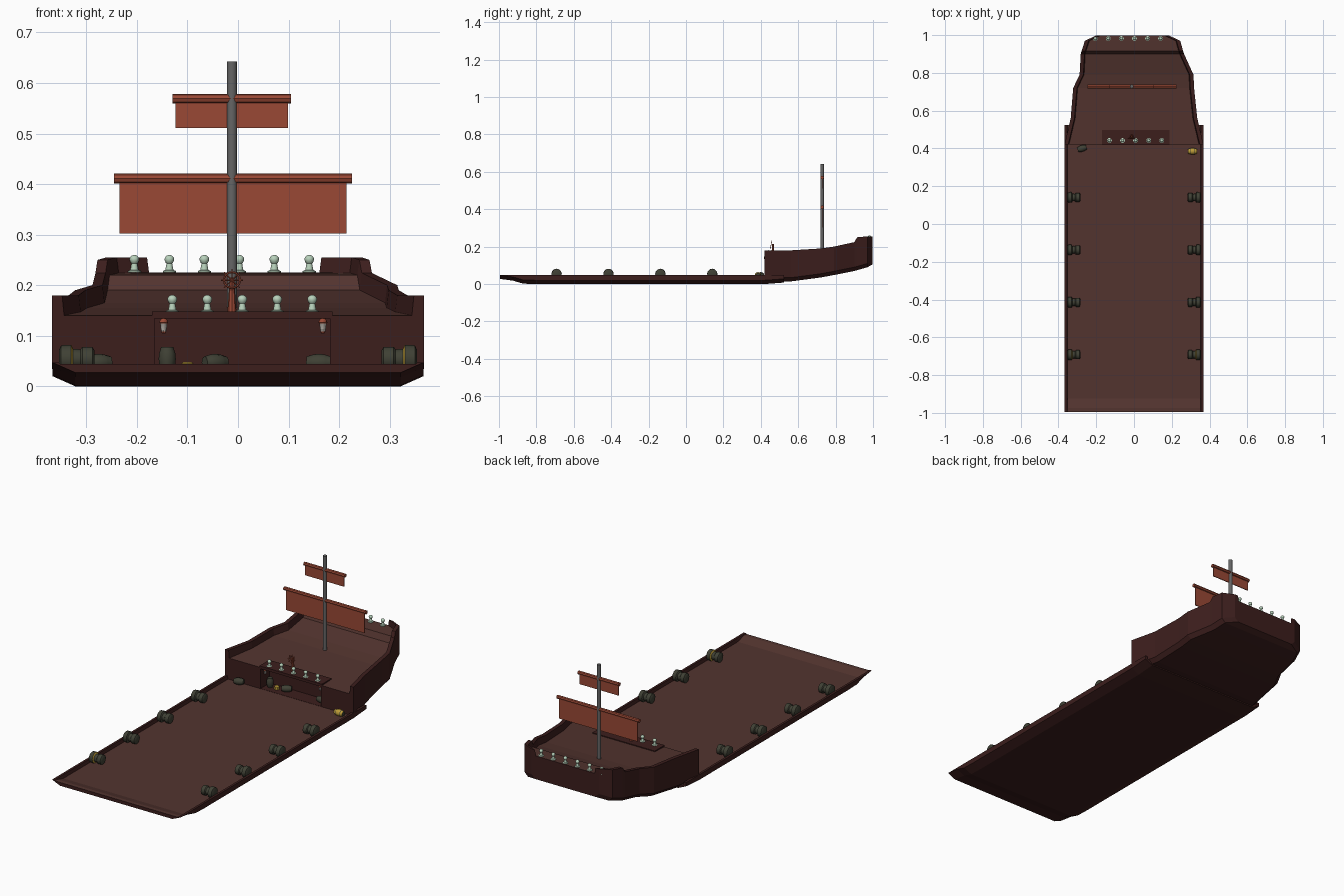
import bpy, bmesh, math
from mathutils import Matrix, Vector

if "Cube" in bpy.data.objects:
    bpy.data.objects.remove(bpy.data.objects["Cube"])

def mat(name, rgb):
    m = bpy.data.materials.new(name)
    m.diffuse_color = (*rgb, 1)
    m.use_nodes = True
    m.node_tree.nodes["Principled BSDF"].inputs["Base Color"].default_value = m.diffuse_color
    return m

HULL = mat("hull_wood", (0.045, 0.013, 0.012))
DECK = mat("deck_wood", (0.085, 0.034, 0.028))
CLOTH = mat("red_brown", (0.32, 0.065, 0.035))
IRON = mat("mast_grey", (0.13, 0.13, 0.13))
PALE = mat("pale_green", (0.48, 0.64, 0.5))
DARK = mat("barrel_dark", (0.05, 0.052, 0.035))
GOLD = mat("gold", (0.5, 0.33, 0.04))
GLASS = mat("lamp_glass", (0.6, 0.55, 0.5))

def finish(name, bm, mats, smooth=False):
    bmesh.ops.recalc_face_normals(bm, faces=bm.faces)
    me = bpy.data.meshes.new(name)
    bm.to_mesh(me)
    bm.free()
    ob = bpy.data.objects.new(name, me)
    bpy.context.collection.objects.link(ob)
    for m in mats:
        me.materials.append(m)
    if smooth:
        bpy.ops.object.select_all(action='DESELECT')
        ob.select_set(True)
        bpy.context.view_layer.objects.active = ob
        bpy.ops.object.shade_smooth_by_angle(angle=math.radians(40))
    return ob

def box(name, lo, hi, m):
    bm = bmesh.new()
    lo, hi = Vector(lo), Vector(hi)
    bmesh.ops.create_cube(bm, size=1, matrix=Matrix.Translation((lo + hi) / 2)
                          @ Matrix.Diagonal((*(hi - lo), 1)))
    return finish(name, bm, [m])

def lathe(name, profile, loc, m, axis='Z', turn=0, n=12, band=None, band_mat=None):
    """Spin (radius, height) points; quads in rows listed in band get band_mat."""
    bm = bmesh.new()
    rings = [[bm.verts.new((r * math.cos(a), r * math.sin(a), h))
              for a in (2 * math.pi * i / n for i in range(n))] for r, h in profile]
    for k in range(len(rings) - 1):
        for i in range(n):
            j = (i + 1) % n
            f = bm.faces.new((rings[k][i], rings[k][j], rings[k + 1][j], rings[k + 1][i]))
            f.material_index = 1 if band and k in band else 0
    bm.faces.new(rings[0][::-1])
    bm.faces.new(rings[-1])
    rot = Matrix.Rotation(turn, 4, 'Z')
    if axis == 'X':
        rot = rot @ Matrix.Rotation(math.pi / 2, 4, 'Y')
    bm.transform(Matrix.Translation(loc) @ rot)
    return finish(name, bm, [m, band_mat or m], True)

def loft(name, sections, rim, chamfer):
    """U-shaped hull: sections of (y, left, right, bottom, deck, top)."""
    bm = bmesh.new()
    rows = []
    for y, l, r, b, d, t in sections:
        c = b + chamfer[1]
        pts = [(-l + chamfer[0], b), (r - chamfer[0], b), (r, c), (r, t), (r - rim, t),
               (r - rim - .004, d), (-l + rim + .004, d), (-l + rim, t), (-l, t), (-l, c)]
        rows.append([bm.verts.new((x, y, z)) for x, z in pts])
    for a, b in zip(rows, rows[1:]):
        for i in range(10):
            j = (i + 1) % 10
            bm.faces.new((a[i], a[j], b[j], b[i])).material_index = 1 if i == 5 else 0
    bm.faces.new(rows[0])
    bm.faces.new(rows[-1][::-1])
    return finish(name, bm, [HULL, DECK])

# Long low main hull with sloping bow board
W = .367
loft("main_hull", [(-.995, W, W, .027, .044, .047), (-.975, W, W, .025, .044, .047),
                   (-.925, W, W, .018, .03, .047), (-.87, W, W, .002, .03, .047),
                   (-.8, W, W, 0, .03, .047), (.42, W, W, 0, .03, .047),
                   (.525, W, W, .008, .03, .047)], .012, (.045, .02))

# Raised stern with stepped bulwarks
stern = loft("stern_castle", [(.42, .368, .368, .015, .14, .18), (.56, .335, .335, .014, .147, .18),
                              (.72, .322, .318, .035, .155, .19), (.79, .288, .315, .048, .165, .2),
                              (.90, .282, .265, .07, .19, .224), (.915, .278, .26, .074, .22, .25),
                              (.97, .26, .245, .09, .224, .255), (.998, .2, .185, .105, .225, .255)],
             .02, (.02, .02))

# Alcove under the helm deck
cutter = box("alcove_cutter", (-.165, .38, .031), (.182, .495, .134), HULL)
cutter.hide_render = True
cutter.hide_viewport = True
mod = stern.modifiers.new("alcove", 'BOOLEAN')
mod.operation = 'DIFFERENCE'
mod.solver = 'EXACT'
mod.object = cutter
box("helm_ledge", (-.17, .418, .134), (.187, .498, .148), HULL)

# Mast, yards and sails
MX, MY = -.012, .728
lathe("mast", [(.01, .15), (.01, .642)], (MX, MY, 0), IRON, n=12)
for tag, x0, x1, zy, z0, inset in (("main", -.245, .226, .411, .302, .011),
                                   ("top", -.13, .105, .569, .511, .006)):
    lathe(tag + "_yard", [(.0095, x0), (.0095, x1)], (0, MY, zy), CLOTH, axis='X', n=8)
    box(tag + "_sail", (x0 + inset, MY - .002, z0), (x1 - inset, MY + .002, zy), CLOTH)

# Pawn-shaped railing posts
PAWN = [(.013, 0), (.013, .003), (.008, .005), (.0055, .018), (.007, .019), (.0095, .025),
        (.009, .029), (.006, .033), (.001, .035)]
for i in range(6):
    lathe("stern_post", PAWN, (-.205 + .0692 * i, .982, .225), PALE)
for i in range(5):
    lathe("helm_post", PAWN, (-.13 + .0692 * i, .442, .146), PALE)

# Helm: tapered stand, wheel rim and spokes
lathe("helm_stand", [(.009, .146), (.005, .205), (.004, .215)], (MX, .465, 0), CLOTH, n=8)
bm = bmesh.new()
R, N, M = .016, 16, 6
ring = [[bm.verts.new(((R + .002 * math.cos(b)) * math.cos(a), .002 * math.sin(b),
                       (R + .002 * math.cos(b)) * math.sin(a)))
         for b in (2 * math.pi * j / M for j in range(M))]
        for a in (2 * math.pi * i / N for i in range(N))]
for i in range(N):
    for j in range(M):
        p, q, k = ring[i], ring[(i + 1) % N], (j + 1) % M
        bm.faces.new((p[j], q[j], q[k], p[k]))
for i in range(4):
    bmesh.ops.create_cone(bm, cap_ends=True, segments=6, radius1=.0014, radius2=.0014, depth=.044,
                          matrix=Matrix.Rotation(math.pi * i / 4, 4, 'Y'))
bm.transform(Matrix.Translation((MX, .455, .21)) @ Matrix.Rotation(-.2, 4, 'X'))
finish("helm_wheel", bm, [CLOTH], True)

# Cannon drums along both sides
DRUM = [(.018, -.036), (.027, -.032), (.028, -.012), (.02, -.008), (.019, .006),
        (.024, .01), (.024, .03), (.017, .034)]
for side in (-1, 1):
    for k in range(4):
        lathe("cannon_drum", DRUM, (side * .318, -.692 + .2775 * k, .054), DARK, axis='X',
              turn=math.pi if side > 0 else 0, band=(2,), band_mat=GOLD if k == 0 else DARK)

# Small barrels on deck and inside the alcove
CASK = [(.012, -.024), (.015, -.014), (.016, -.011), (.017, 0), (.016, .011), (.015, .014), (.012, .024)]
for x, y, t in ((-.275, .4, .3), (-.045, .462, .5), (.16, .455, -.1)):
    lathe("cask", CASK, (x, y, .047), DARK, axis='X', turn=t)
lathe("upright_cask", CASK, (-.14, .462, .054), DARK)
lathe("gold_banded_cask", CASK, (.31, .385, .047), DARK, axis='X', band=(0, 2, 3, 5), band_mat=GOLD)
lathe("gold_coin_pile", [(.013, .031), (.012, .045), (.008, .048)], (-.1, .46, 0), GOLD, n=8)

# Lanterns hanging beneath the ledge
for x in (-.147, .168):
    lathe("lantern", [(.003, .104), (.005, .108), (.007, .124), (.009, .126), (.007, .131), (.002, .137)],
          (x, .432, 0), CLOTH, n=8, band=(1,), band_mat=GLASS)
